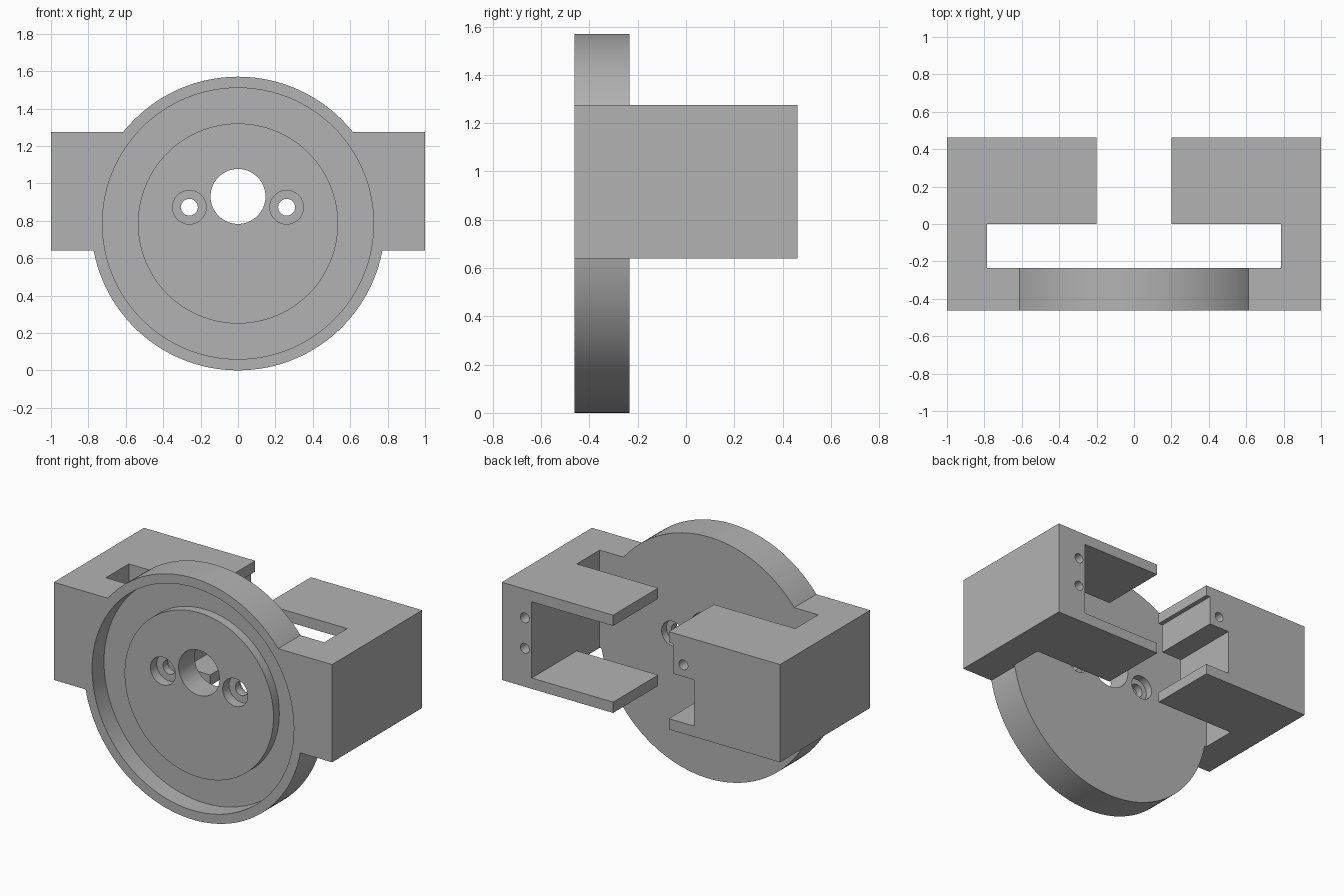
import bpy
import math

old = bpy.data.objects.get("Cube")
if old:
    bpy.data.objects.remove(old, do_unlink=True)

grey = bpy.data.materials.new("plain_grey")
grey.use_nodes = True
colour = (0.45, 0.45, 0.45, 1)
grey.diffuse_color = colour
grey.node_tree.nodes["Principled BSDF"].inputs["Base Color"].default_value = colour

FRONT, BACK = -0.4625, 0.4625    # overall depth
PLATE_BACK = -0.235              # rear face of the round plate
LOW, HIGH = 0.64, 1.275          # bracket height
WALL = 0.07                      # thickness of the bracket shelves
DISC_Z = 0.785                   # height of the plate centre


def box(name, x, y, z):
    """Box given by (min, max) ranges."""
    bpy.ops.mesh.primitive_cube_add(size=1, location=[sum(r) / 2 for r in (x, y, z)])
    ob = bpy.context.object
    ob.name = name
    ob.scale = [r[1] - r[0] for r in (x, y, z)]
    bpy.ops.object.transform_apply(location=True, rotation=True, scale=True)
    return ob


def rod(name, x, z, radius, y, sides=48):
    """Cylinder along y."""
    bpy.ops.mesh.primitive_cylinder_add(
        vertices=sides, radius=radius, depth=y[1] - y[0],
        location=(x, sum(y) / 2, z), rotation=(math.pi / 2, 0, 0))
    ob = bpy.context.object
    ob.name = name
    bpy.ops.object.transform_apply(location=True, rotation=True, scale=True)
    return ob


def combine(target, tool, operation="DIFFERENCE"):
    mod = target.modifiers.new(tool.name, "BOOLEAN")
    mod.operation = operation
    mod.solver = "EXACT"
    mod.object = tool
    bpy.context.view_layer.objects.active = target
    bpy.ops.object.modifier_apply(modifier=mod.name)
    bpy.data.objects.remove(tool, do_unlink=True)


# Side brackets carved from one block: cross slot, then the rear opening
body = box("bracket_and_round_plate", (-1, 1), (FRONT, BACK), (LOW, HIGH))
combine(body, box("cross_slot", (-0.785, 0.785), (PLATE_BACK, 0), (0, 2)))
combine(body, box("rear_opening", (-0.2, 0.2), (-0.1, 1), (0, 2)))

# Open pocket between the shelves of the left bracket
combine(body, box("left_pocket", (0.1, 0.785), (-0.1, 1), (LOW + WALL, HIGH - WALL)))

# Stepped recess on the inner side of the right bracket
combine(body, box("right_step", (-0.23, 0), (-0.1, 1), (LOW + WALL, HIGH - WALL)))
combine(body, box("right_notch", (-0.38, 0), (-0.1, 1), (LOW + WALL, 1.01)))

# Screw holes in the rear faces
for x, z in ((0.835, 1.087), (0.835, 0.89), (-0.305, 1.087)):
    combine(body, rod("screw_hole", x, z, 0.032, (0.2, 0.6), 24))

# Round plate with a recessed face and a raised centre
combine(body, rod("round_plate", 0, DISC_Z, 0.785, (FRONT, PLATE_BACK), 128), "UNION")
combine(body, rod("face_recess", 0, DISC_Z, 0.725, (-0.6, -0.34), 128))
combine(body, rod("raised_centre", 0, DISC_Z, 0.535, (-0.40, -0.29), 128), "UNION")

# Centre hole and the two mounting holes, counterbored on both sides
combine(body, rod("centre_hole", 0, 0.93, 0.147, (-0.6, -0.1), 64))
for x in (-0.26, 0.26):
    combine(body, rod("through_hole", x, 0.872, 0.045, (-0.6, -0.1)))
    combine(body, rod("front_counterbore", x, 0.872, 0.09, (-0.6, -0.335)))
    combine(body, rod("rear_counterbore", x, 0.872, 0.08, (-0.285, -0.1)))

body.data.materials.clear()
body.data.materials.append(grey)
bpy.ops.object.select_all(action="DESELECT")
body.select_set(True)
bpy.context.view_layer.objects.active = body
bpy.ops.object.shade_smooth_by_angle(angle=math.radians(30))
